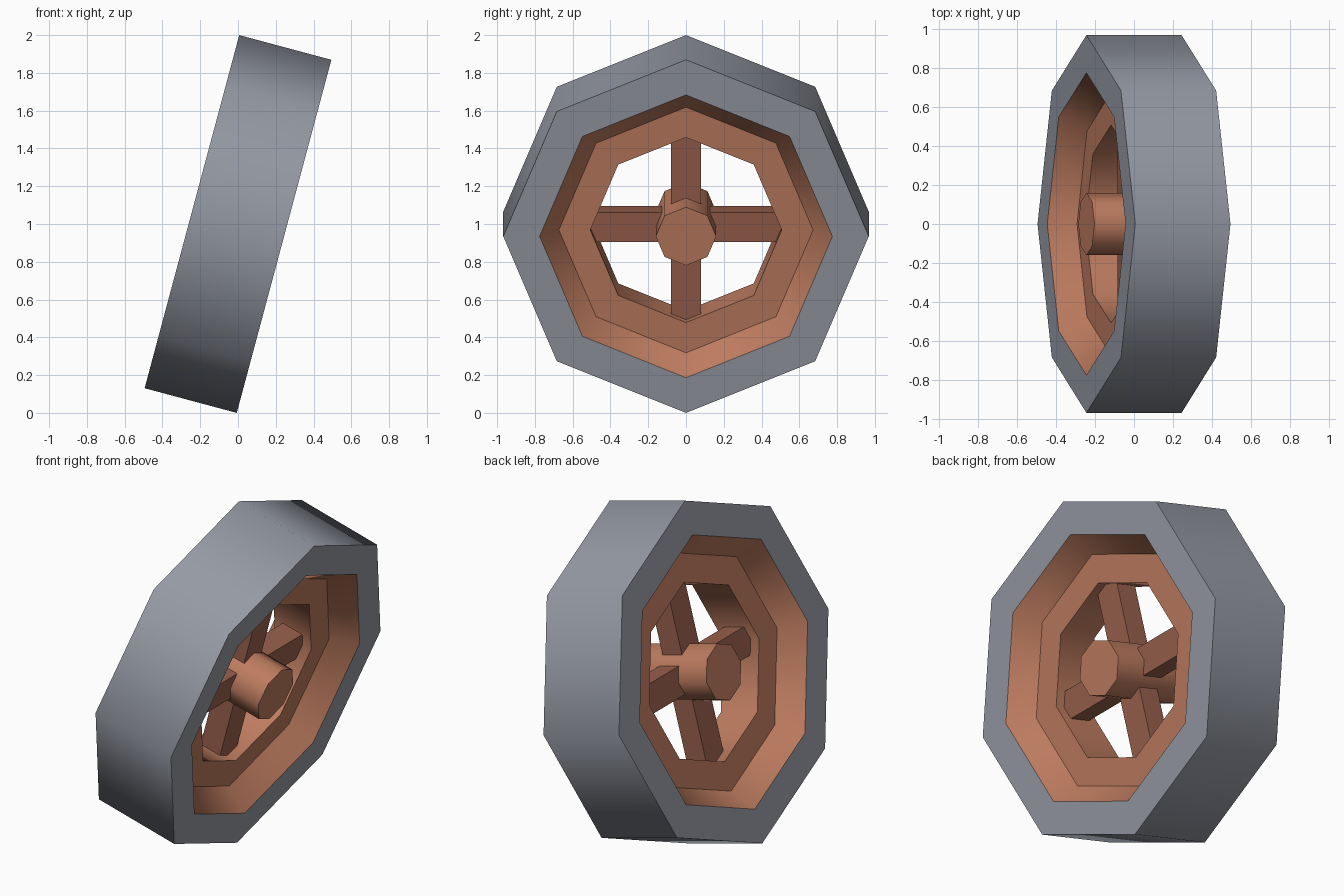
import bpy, bmesh, math
from mathutils import Matrix

if "Cube" in bpy.data.objects:
    bpy.data.objects.remove(bpy.data.objects["Cube"])

SIDES = 8
HALF = 0.2525          # half width of the wheel along its axle
TILT = Matrix.Translation((0, 0, 1)) @ Matrix.Rotation(math.radians(15), 4, 'Y')


def material(name, rgb):
    m = bpy.data.materials.new(name)
    m.diffuse_color = (*rgb, 1)
    m.use_nodes = True
    m.node_tree.nodes["Principled BSDF"].inputs["Base Color"].default_value = m.diffuse_color
    return m


GREY = material("tyre_grey", (0.30, 0.32, 0.37))
COPPER = material("rim_copper", (0.51, 0.20, 0.115))
DARK = material("spoke_copper", (0.32, 0.12, 0.075))


def finish(name, bm, mat, smooth=True):
    me = bpy.data.meshes.new(name)
    bm.to_mesh(me)
    bm.free()
    ob = bpy.data.objects.new(name, me)
    bpy.context.collection.objects.link(ob)
    me.materials.append(mat)
    me.transform(TILT)
    if smooth:
        bpy.ops.object.select_all(action='DESELECT')
        ob.select_set(True)
        bpy.context.view_layer.objects.active = ob
        bpy.ops.object.shade_smooth_by_angle(angle=math.radians(48))
    return ob


def lathe(name, profile, mat, caps=False):
    """Turn (axial, radius) points about the local x axis, a corner at the top."""
    bm = bmesh.new()
    rings = []
    for x, r in profile:
        rings.append([bm.verts.new((x, r * math.sin(i * math.tau / SIDES),
                                    r * math.cos(i * math.tau / SIDES)))
                      for i in range(SIDES)])
    for a, b in zip(rings, rings[1:]):
        for i in range(SIDES):
            j = (i + 1) % SIDES
            bm.faces.new((a[i], a[j], b[j], b[i]))
    if caps:
        bm.faces.new(rings[0])
        bm.faces.new(rings[-1][::-1])
    # profiles run so that faces point away from the solid
    bm.normal_update()
    if caps:
        bmesh.ops.recalc_face_normals(bm, faces=bm.faces)
    elif name == "tyre":
        f = max(bm.faces, key=lambda f: f.calc_center_median().yz.length)
        if f.normal.yz.dot(f.calc_center_median().yz) < 0:
            bmesh.ops.reverse_faces(bm, faces=bm.faces)
    else:
        f = min(bm.faces, key=lambda f: f.calc_center_median().yz.length)
        if f.normal.yz.dot(f.calc_center_median().yz) > 0:
            bmesh.ops.reverse_faces(bm, faces=bm.faces)
    return finish(name, bm, mat)


# tyre: outer tread and two side walls
lathe("tyre", [(-HALF, 0.775), (-HALF, 0.9676), (HALF, 0.9676), (HALF, 0.775)], GREY)

# rim: sloped flanges, flat ring and centre opening
lathe("rim", [(-HALF, 0.775), (-0.122, 0.673), (-0.122, 0.507),
              (0.122, 0.507), (0.122, 0.673), (HALF, 0.775)], COPPER)

# hub: full-width axle
lathe("hub", [(-HALF, 0.16), (HALF, 0.16)], COPPER, caps=True)

# spokes: two crossing square bars
for name, size in (("upright_spokes", (0.13, 0.16, 1.01)),
                   ("level_spokes", (0.13, 1.01, 0.16))):
    bm = bmesh.new()
    bmesh.ops.create_cube(bm, size=1, matrix=Matrix.Diagonal((*size, 1)))
    finish(name, bm, DARK, smooth=False)
